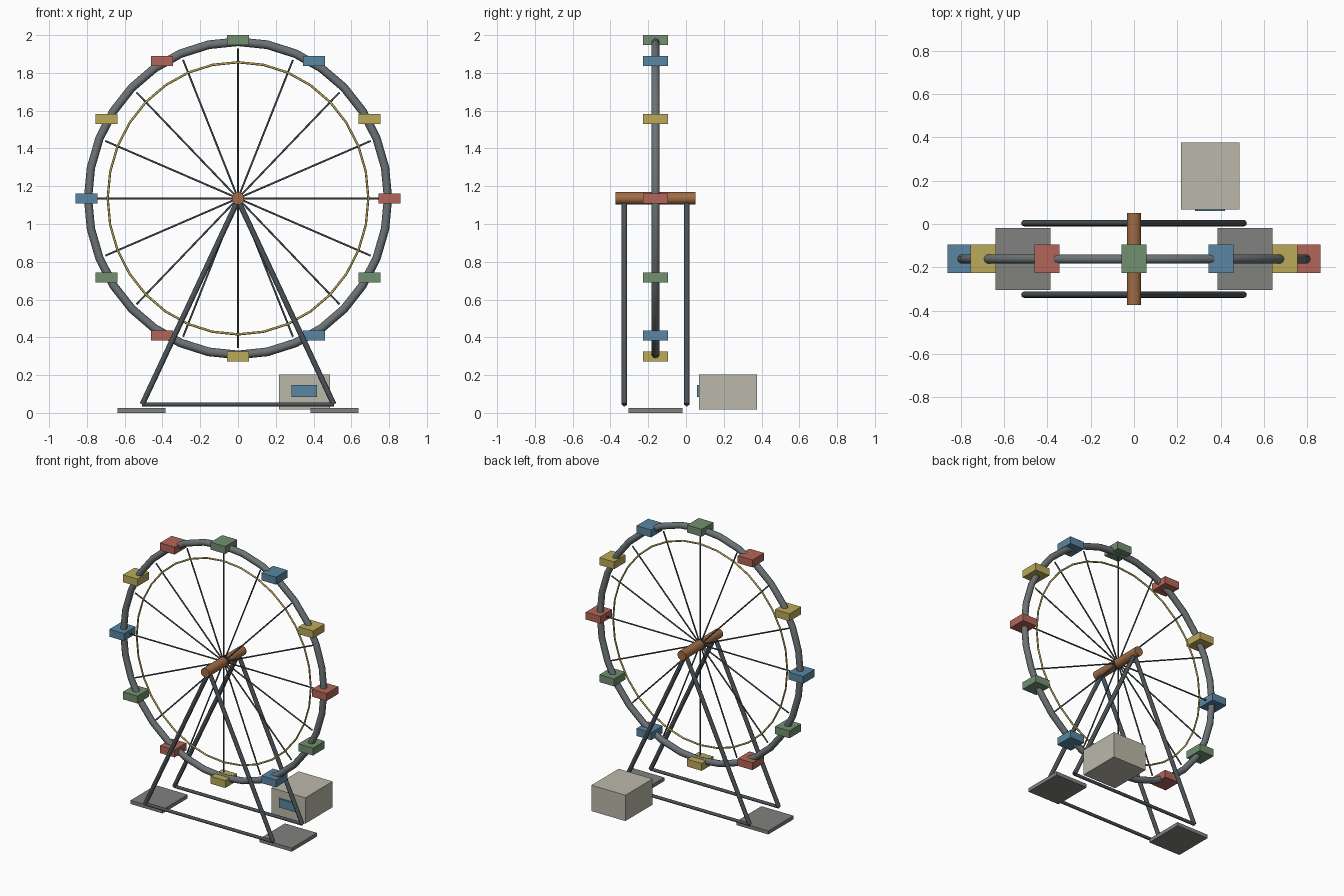
import bpy
from math import radians, sin, cos, pi
from mathutils import Vector

if "Cube" in bpy.data.objects:
    bpy.data.objects.remove(bpy.data.objects["Cube"])

YC = -0.161          # wheel plane
ZC = 1.136           # axle height
STRETCH = 1.044      # wheel is slightly taller than wide


def material(name, rgb):
    m = bpy.data.materials.new(name)
    m.diffuse_color = (*rgb, 1)
    m.use_nodes = True
    m.node_tree.nodes["Principled BSDF"].inputs["Base Color"].default_value = m.diffuse_color
    return m


RED = material("red", (0.45, 0.13, 0.10))
YELLOW = material("yellow", (0.50, 0.40, 0.10))
BLUE = material("blue", (0.10, 0.24, 0.36))
GREEN = material("green", (0.17, 0.28, 0.16))
BROWN = material("brown", (0.35, 0.15, 0.06))
STEEL = material("steel", (0.15, 0.17, 0.18))
DARK = material("dark_steel", (0.07, 0.085, 0.095))
STONE = material("stone", (0.22, 0.22, 0.21))
CREAM = material("cream", (0.50, 0.48, 0.40))


def finish(name, mat, smooth=False):
    ob = bpy.context.object
    ob.name = name
    ob.data.materials.append(mat)
    if smooth:
        bpy.ops.object.shade_smooth_by_angle(angle=radians(50))
    return ob


def box(name, lo, hi, mat):
    lo, hi = Vector(lo), Vector(hi)
    bpy.ops.mesh.primitive_cube_add(size=1, location=(lo + hi) / 2)
    bpy.context.object.scale = hi - lo
    bpy.ops.object.transform_apply(location=False, rotation=False)
    return finish(name, mat)


def rod(name, a, b, r, mat, sides=12):
    a, b = Vector(a), Vector(b)
    d = b - a
    bpy.ops.mesh.primitive_cylinder_add(
        vertices=sides, radius=r, depth=d.length, location=(a + b) / 2,
        rotation=d.to_track_quat('Z', 'Y').to_euler())
    return finish(name, mat, True)


def ring(name, major, minor, mat, sides):
    bpy.ops.mesh.primitive_torus_add(
        major_radius=major, minor_radius=minor, major_segments=32,
        minor_segments=sides, location=(0, YC, ZC), rotation=(pi / 2, 0, 0))
    bpy.context.object.scale = (1, STRETCH, 1)
    bpy.ops.object.transform_apply(location=False)
    return finish(name, mat, True)


def on_wheel(r, angle):
    return Vector((r * cos(angle), YC, ZC + r * STRETCH * sin(angle)))


# Wheel: outer rim, inner hoop, axle
ring("outer_rim", 0.794, 0.022, STEEL, 10)
ring("inner_hoop", 0.69, 0.006, YELLOW, 8)
rod("axle", (0, -0.374, ZC), (0, 0.05, ZC), 0.033, BROWN, 20)

# Spokes run right across the wheel
for i in range(8):
    a = i * pi / 8
    rod(f"spoke_{i + 1}", on_wheel(0.76, a), on_wheel(-0.76, a), 0.005, DARK, 8)

# Cabins stay level around the rim
half = Vector((0.058, 0.066, 0.0265))
for i in range(12):
    c = on_wheel(0.803, i * pi / 6)
    box(f"cabin_{i + 1}", c - half, c + half, (RED, YELLOW, BLUE, GREEN)[i % 4])

# A-frames in front of and behind the wheel
for side, y in (("front", YC - 0.165), ("back", YC + 0.165)):
    for hand, s in (("left", -1), ("right", 1)):
        rod(f"{side}_{hand}_leg", (0, y, ZC - 0.01), (s * 0.507, y, 0.045), 0.0145, DARK)
    rod(f"{side}_base_beam", (-0.507, y, 0.045), (0.507, y, 0.045), 0.011, DARK)

# Foot plates
for hand, x in (("left", -0.512), ("right", 0.512)):
    box(f"{hand}_foot_plate", (x - 0.127, -0.304, 0), (x + 0.127, -0.019, 0.026), STONE)

# Operator booth with window
box("booth", (0.217, 0.068, 0.018), (0.486, 0.376, 0.203), CREAM)
box("booth_window", (0.282, 0.059, 0.084), (0.419, 0.072, 0.147), BLUE)
